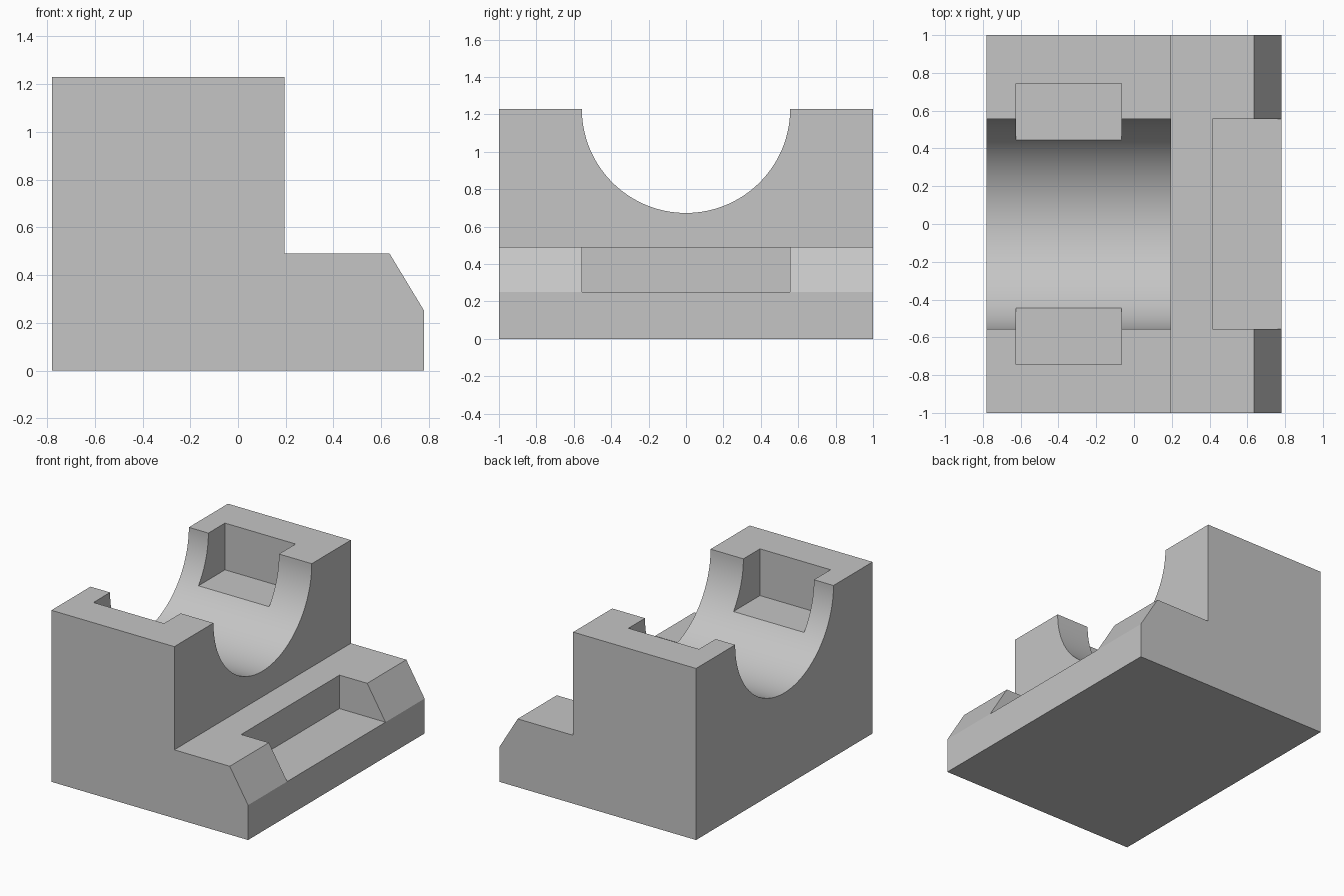
import bpy
import bmesh
from mathutils import Matrix, Vector

default = bpy.data.objects.get("Cube")
if default:
    bpy.data.objects.remove(default, do_unlink=True)

HALF_X, TOP, STEP, BORE = 0.78, 1.23, 0.49, 0.557

grey = bpy.data.materials.new("plain grey")
grey.use_nodes = True
colour = (0.56, 0.56, 0.56, 1)
grey.diffuse_color = colour
grey.node_tree.nodes["Principled BSDF"].inputs["Base Color"].default_value = colour


def make_object(name, bm):
    bmesh.ops.recalc_face_normals(bm, faces=bm.faces)
    mesh = bpy.data.meshes.new(name)
    bm.to_mesh(mesh)
    bm.free()
    mesh.materials.append(grey)
    obj = bpy.data.objects.new(name, mesh)
    bpy.context.collection.objects.link(obj)
    return obj


def box(name, low, high):
    low, high = Vector(low), Vector(high)
    bm = bmesh.new()
    bmesh.ops.create_cube(bm, size=1, matrix=Matrix.Translation((low + high) / 2)
                          @ Matrix.Diagonal((high - low).to_4d()))
    return make_object(name, bm)


# Stepped block with a sloped edge, extruded along y
profile = [(-HALF_X, 0), (HALF_X, 0), (HALF_X, 0.25), (0.635, STEP),
           (0.195, STEP), (0.195, TOP), (-HALF_X, TOP)]
bm = bmesh.new()
face = bm.faces.new([bm.verts.new((x, -1, z)) for x, z in profile])
extruded = bmesh.ops.extrude_face_region(bm, geom=[face])["geom"]
bmesh.ops.translate(bm, vec=(0, 2, 0),
                    verts=[v for v in extruded if isinstance(v, bmesh.types.BMVert)])
block = make_object("bearing_block", bm)

# Round cradle along x
bm = bmesh.new()
bmesh.ops.create_cone(bm, cap_ends=True, segments=128, radius1=BORE, radius2=BORE,
                      depth=3, matrix=Matrix.Translation((0, 0, TOP))
                      @ Matrix.Rotation(1.5707963, 4, "Y"))
cutters = [make_object("cradle_cutter", bm)]

# Pockets either side of the cradle and the open slot in the ledge
for side, name in ((-1, "front"), (1, "back")):
    y_low, y_high = sorted((side * 0.3, side * 0.745))
    cutters.append(box(name + "_pocket_cutter", (-0.625, y_low, 0.895), (-0.065, y_high, 1.5)))
cutters.append(box("ledge_slot_cutter", (0.415, -BORE, 0.25), (1, BORE, 0.8)))

for cutter in cutters:
    cutter.hide_render = True
    cut = block.modifiers.new(cutter.name, "BOOLEAN")
    cut.operation = "DIFFERENCE"
    cut.solver = "EXACT"
    cut.object = cutter

# Apply the cuts, drop the cutters and smooth the cradle
bpy.ops.object.select_all(action="DESELECT")
block.select_set(True)
bpy.context.view_layer.objects.active = block
for cutter in cutters:
    bpy.ops.object.modifier_apply(modifier=cutter.name)
    bpy.data.objects.remove(cutter, do_unlink=True)
bpy.ops.object.shade_smooth_by_angle(angle=0.5)
